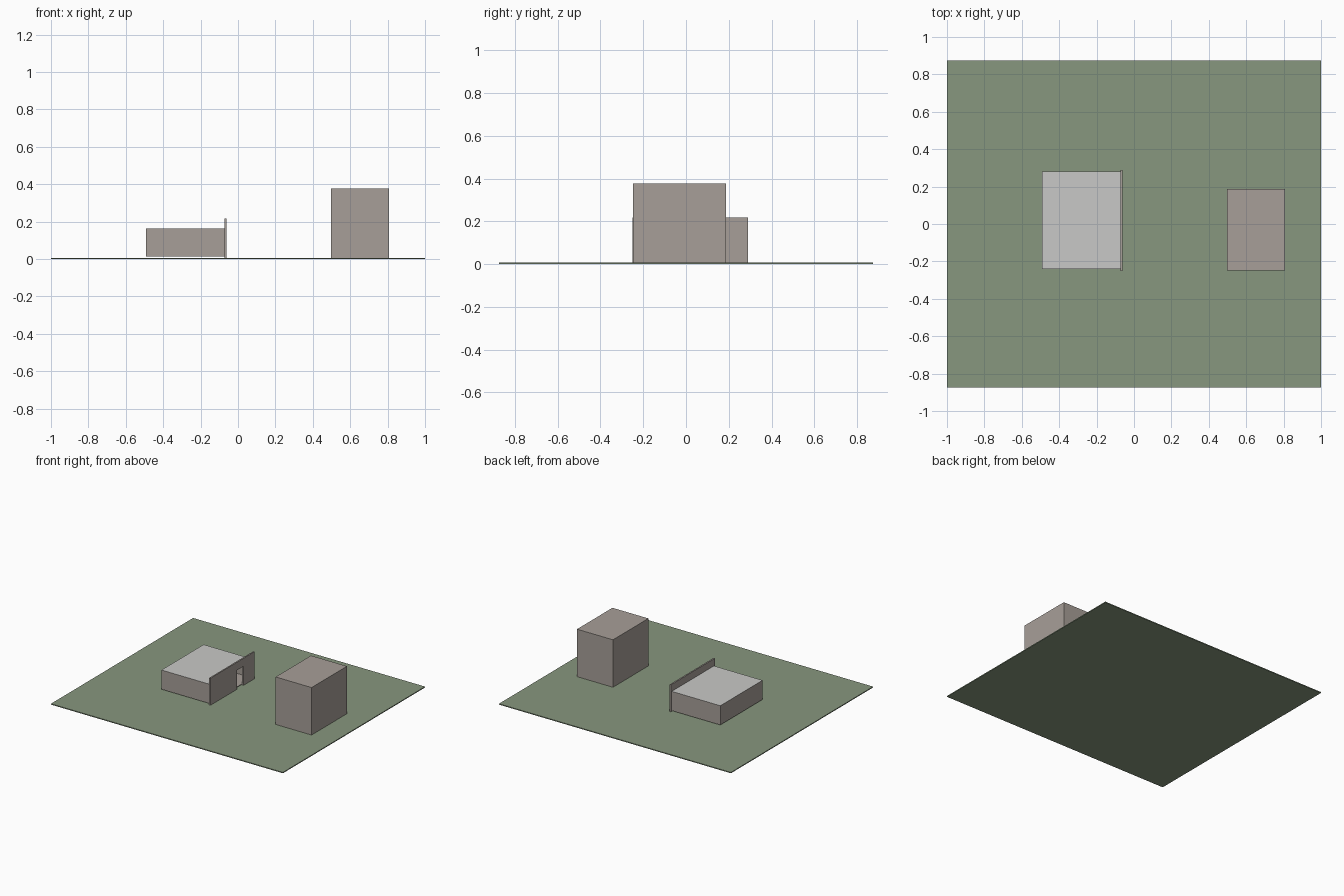
import bpy, bmesh

if "Cube" in bpy.data.objects:
    bpy.data.objects.remove(bpy.data.objects["Cube"])


def material(name, rgb):
    # 8-bit display colour converted to linear
    lin = [((c / 255 + 0.055) / 1.055) ** 2.4 for c in rgb]
    m = bpy.data.materials.new(name)
    m.diffuse_color = (*lin, 1)
    m.use_nodes = True
    m.node_tree.nodes["Principled BSDF"].inputs["Base Color"].default_value = m.diffuse_color
    return m


GRASS = material("grass green", (135, 151, 126))
STONE = material("warm grey", (167, 159, 152))
ROOF = material("light grey", (201, 201, 199))


def finish(name, bm, *mats):
    bmesh.ops.recalc_face_normals(bm, faces=bm.faces[:])
    mesh = bpy.data.meshes.new(name)
    bm.to_mesh(mesh)
    bm.free()
    for m in mats:
        mesh.materials.append(m)
    obj = bpy.data.objects.new(name, mesh)
    bpy.context.collection.objects.link(obj)
    return obj


def box_mesh(x, y, z):
    bm = bmesh.new()
    bmesh.ops.create_cube(bm, size=1)
    for v in bm.verts:
        v.co = [(r[0] + r[1]) / 2 + c * (r[1] - r[0]) for r, c in zip((x, y, z), v.co)]
    return bm


GROUND_TOP = 0.007

# Ground slab and tall block
finish("ground", box_mesh((-1, 1), (-0.875, 0.875), (0, GROUND_TOP)), GRASS)
finish("tall_block", box_mesh((0.498, 0.808), (-0.248, 0.188), (GROUND_TOP, 0.377)), STONE)

# Low hall: hollow shell, open towards the entrance wall, with a pale roof
bm = box_mesh((-0.492, -0.073), (-0.24, 0.28), (0.013, 0.163))
bm.normal_update()
bmesh.ops.delete(bm, geom=[f for f in bm.faces if f.normal.x > 0.9], context='FACES_ONLY')
for f in bm.faces:
    f.material_index = 1 if f.normal.z > 0.9 else 0
hall = finish("low_hall", bm, STONE, ROOF)
shell = hall.modifiers.new("thickness", 'SOLIDIFY')
shell.thickness = 0.006
shell.offset = -1

# Entrance wall: outline with a doorway, extruded along x
outline = [(-0.25, GROUND_TOP), (0.075, GROUND_TOP), (0.075, 0.155), (0.155, 0.155),
           (0.155, GROUND_TOP), (0.29, GROUND_TOP), (0.29, 0.218), (-0.25, 0.218)]
bm = bmesh.new()
face = bm.faces.new([bm.verts.new((-0.073, y, z)) for y, z in outline])
ext = bmesh.ops.extrude_face_region(bm, geom=[face], use_keep_orig=True)
bmesh.ops.translate(bm, vec=(0.011, 0, 0),
                    verts=[g for g in ext["geom"] if isinstance(g, bmesh.types.BMVert)])
finish("entrance_wall", bm, STONE)
